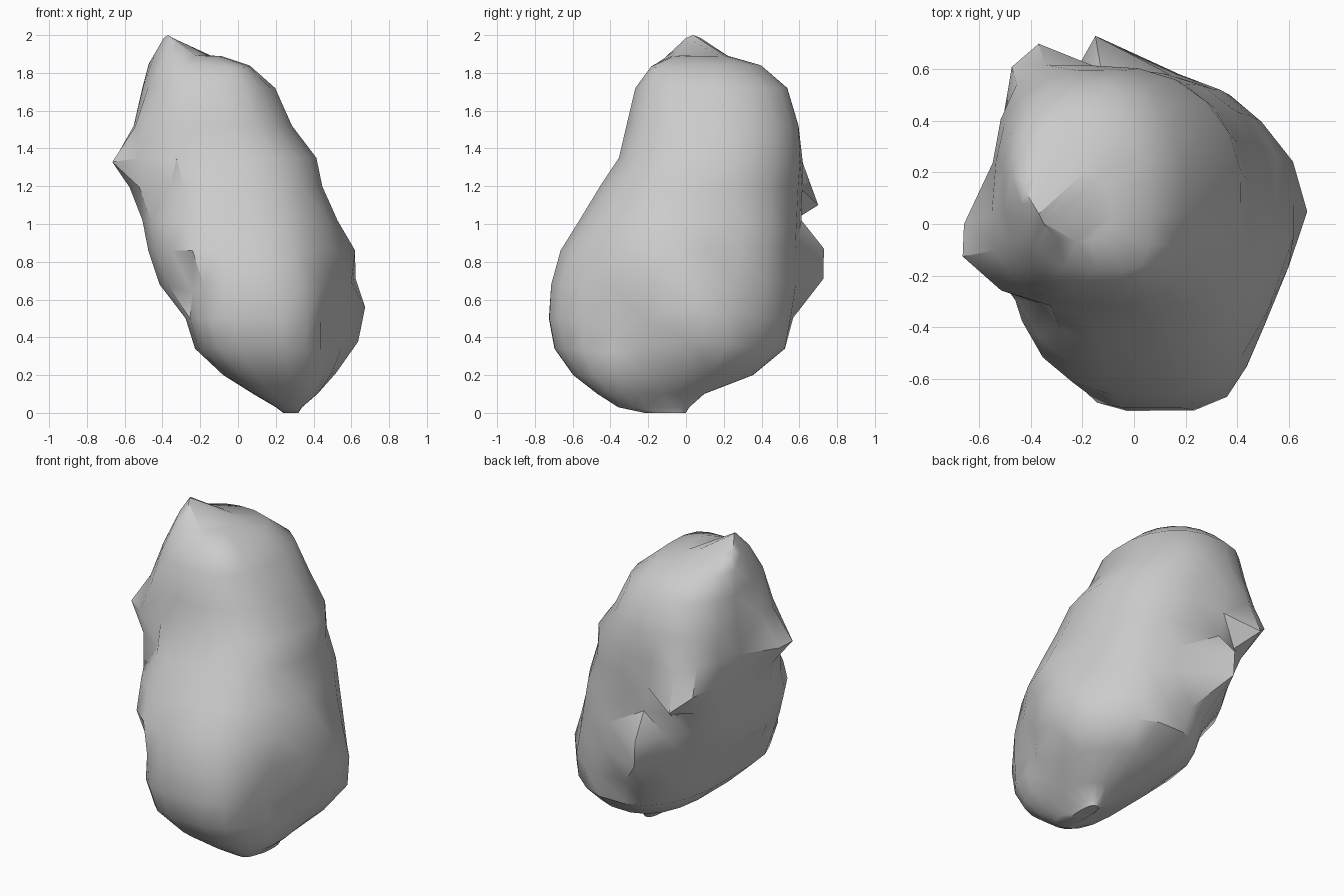
import bpy, bmesh, math
from mathutils import Vector

if "Cube" in bpy.data.objects:
    bpy.data.objects.remove(bpy.data.objects["Cube"])

SEGMENTS = 20

# Horizontal sections: height, x min, x max, y min, y max
sections = [
    (0.0, 0.24, 0.32, -0.22, 0.0), (0.03, 0.2, 0.34, -0.36, 0.02),
    (0.1, 0.08, 0.42, -0.47, 0.1), (0.2, -0.08, 0.49, -0.6, 0.36),
    (0.34, -0.23, 0.54, -0.7, 0.53), (0.5, -0.28, 0.56, -0.73, 0.56),
    (0.68, -0.42, 0.56, -0.72, 0.58), (0.86, -0.48, 0.54, -0.67, 0.58),
    (1.02, -0.51, 0.5, -0.57, 0.59), (1.2, -0.53, 0.45, -0.46, 0.6),
    (1.35, -0.55, 0.42, -0.36, 0.61), (1.52, -0.54, 0.29, -0.32, 0.6),
    (1.72, -0.51, 0.2, -0.27, 0.54), (1.84, -0.48, 0.06, -0.17, 0.4),
    (1.89, -0.45, -0.09, -0.07, 0.22),
]

# Knobs and dents: the nearest point is drawn to the target, its surroundings follow
pulls = [
    # bulge on the left side and the valley in front of it
    ((0.66, 0.05, 0.56), 0.24), ((0.62, 0.22, 0.36), 0.22), ((0.62, -0.05, 0.86), 0.18),
    ((0.47, -0.37, 0.45), 0.16),
    # shoulder knob and the hollow under it
    ((-0.65, -0.12, 1.33), 0.15), ((-0.66, 0.0, 1.33), 0.12),
    ((-0.52, -0.26, 1.35), 0.13), ((-0.36, -0.31, 1.19), 0.12),
    # peak and the front corner of the crown
    ((-0.37, 0.04, 2.0), 0.12), ((0.03, -0.16, 1.83), 0.12),
    # ridge and knobs at the back
    ((-0.46, 0.58, 1.23), 0.16), ((-0.37, 0.7, 1.1), 0.13),
    ((-0.14, 0.72, 0.71), 0.13), ((-0.15, 0.73, 0.87), 0.12),
    # hollow low on the front
    ((-0.24, -0.5, 0.64), 0.1),
]


def boxiness(angle, z):
    """Squarer low front corner, rounder back corner up high."""
    quadrant = int(angle / (math.pi / 2))
    if quadrant == 2 and z < 0.55:
        return 4.0
    if quadrant == 0 and z > 1.1:
        return 2.1
    return 2.5


def rounded(value, power):
    return math.copysign(abs(value) ** (2 / power), value)


# Stone body
bm = bmesh.new()
rings = []
for z, x0, x1, y0, y1 in sections:
    ring = []
    for i in range(SEGMENTS):
        angle = math.tau * (i + 0.5) / SEGMENTS
        power = boxiness(angle, z)
        x = (x0 + x1) / 2 + (x1 - x0) / 2 * rounded(math.cos(angle), power)
        y = (y0 + y1) / 2 + (y1 - y0) / 2 * rounded(math.sin(angle), power)
        ring.append(bm.verts.new((x, y, z)))
    rings.append(ring)
for low, high in zip(rings, rings[1:]):
    for i in range(SEGMENTS):
        j = (i + 1) % SEGMENTS
        bm.faces.new((low[i], low[j], high[j], high[i]))
bm.faces.new(rings[0][::-1])
bm.faces.new(rings[-1])

for target, radius in pulls:
    goal = Vector(target)
    nearest = min(bm.verts, key=lambda v: (v.co - goal).length)
    start = nearest.co.copy()
    for v in bm.verts:
        v.co += (goal - start) * math.exp(-((v.co - start).length / radius) ** 2)

bmesh.ops.triangulate(bm, faces=bm.faces[:])
bmesh.ops.recalc_face_normals(bm, faces=bm.faces[:])
mesh = bpy.data.meshes.new("boulder")
bm.to_mesh(mesh)
bm.free()
boulder = bpy.data.objects.new("boulder", mesh)
bpy.context.collection.objects.link(boulder)

# Grey stone
stone = bpy.data.materials.new("grey stone")
stone.use_nodes = True
grey = (0.6, 0.6, 0.6, 1)
stone.diffuse_color = grey
stone.node_tree.nodes["Principled BSDF"].inputs["Base Color"].default_value = grey
mesh.materials.append(stone)

bpy.ops.object.select_all(action="DESELECT")
boulder.select_set(True)
bpy.context.view_layer.objects.active = boulder
bpy.ops.object.shade_smooth_by_angle(angle=math.radians(35))
